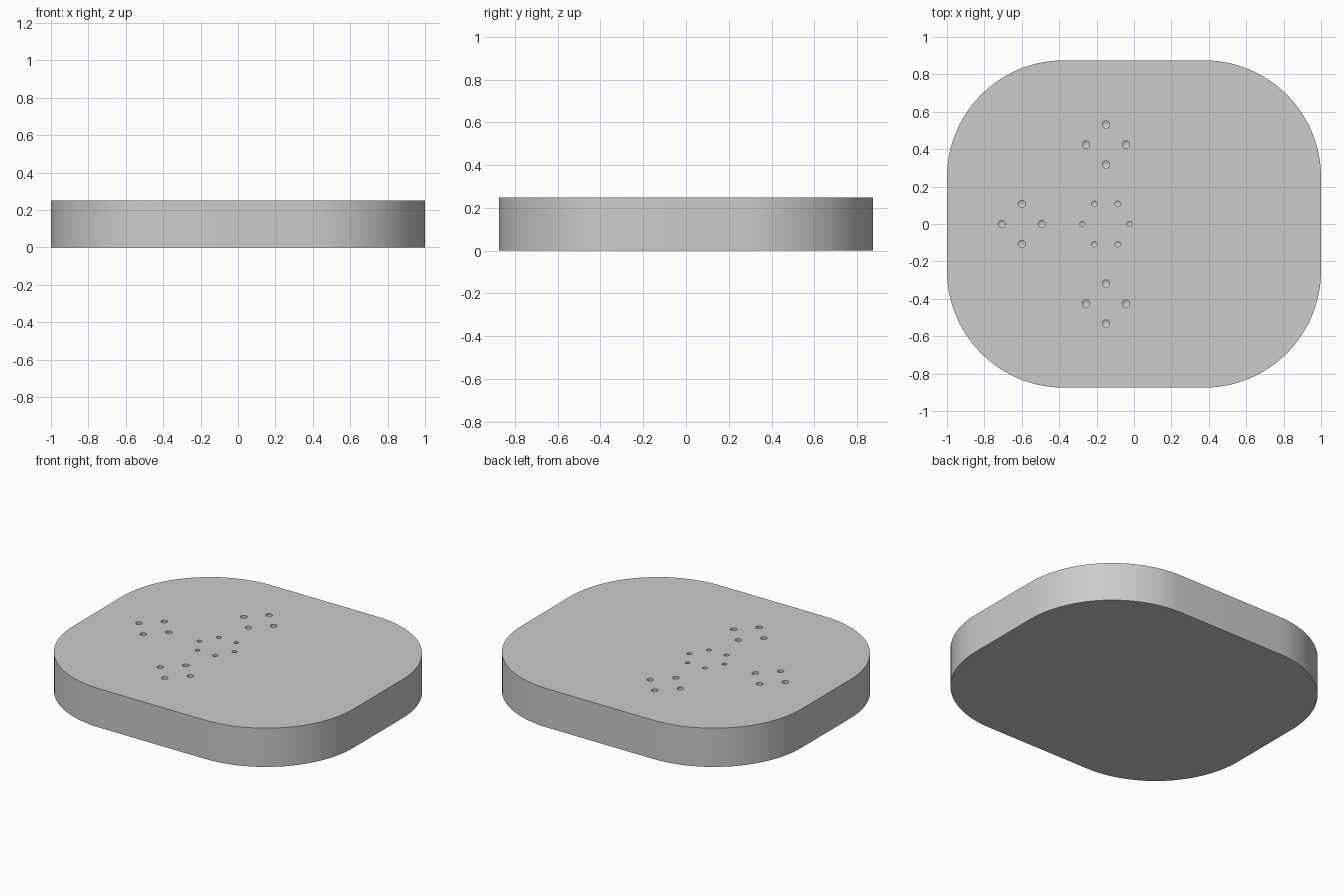
import bpy, bmesh
from math import sin, cos, pi, radians

if "Cube" in bpy.data.objects:
    bpy.data.objects.remove(bpy.data.objects["Cube"])

HX, HY, H, R = 1.0, 0.875, 0.25, 0.625


def new_object(name, bm):
    bmesh.ops.recalc_face_normals(bm, faces=bm.faces)
    mesh = bpy.data.meshes.new(name)
    bm.to_mesh(mesh)
    bm.free()
    obj = bpy.data.objects.new(name, mesh)
    bpy.context.collection.objects.link(obj)
    return obj


# Rounded base plate: corner arcs joined into one outline, then extruded
bm = bmesh.new()
outline = []
corners = [(1, 1), (-1, 1), (-1, -1), (1, -1)]
for q, (sx, sy) in enumerate(corners):
    for i in range(25):
        a = q * pi / 2 + i * pi / 48
        outline.append(bm.verts.new((sx * (HX - R) + R * cos(a),
                                     sy * (HY - R) + R * sin(a), 0)))
base = bm.faces.new(outline)
top = bmesh.ops.extrude_face_region(bm, geom=[base])["geom"]
bmesh.ops.translate(bm, vec=(0, 0, H),
                    verts=[g for g in top if isinstance(g, bmesh.types.BMVert)])
plate = new_object("base_plate", bm)


# Blind drilled hole: straight bore with a conical tip
def drill(bm, x, y, r, depth, n=24):
    rings = []
    for z in (H + 0.05, H - depth):
        rings.append([bm.verts.new((x + r * cos(2 * pi * i / n),
                                    y + r * sin(2 * pi * i / n), z)) for i in range(n)])
    tip = bm.verts.new((x, y, H - depth - r * 0.6))
    bm.faces.new(rings[0])
    for i in range(n):
        j = (i + 1) % n
        bm.faces.new((rings[0][i], rings[0][j], rings[1][j], rings[1][i]))
        bm.faces.new((rings[1][i], rings[1][j], tip))


def hole_circle(bm, cx, cy, radius, count, r, depth):
    for k in range(count):
        a = 2 * pi * k / count
        drill(bm, cx + radius * cos(a), cy + radius * sin(a), r, depth)


# Three four-hole patterns and one six-hole pattern
bm = bmesh.new()
for cx, cy in ((-0.6, 0), (-0.15, 0.425), (-0.15, -0.425)):
    hole_circle(bm, cx, cy, 0.107, 4, 0.0195, 0.125)
hole_circle(bm, -0.15, 0, 0.125, 6, 0.0145, 0.125)
cutter = new_object("hole_cutter", bm)
cutter.hide_render = True
cutter.hide_set(True)

cut = plate.modifiers.new("holes", "BOOLEAN")
cut.operation = "DIFFERENCE"
cut.solver = "EXACT"
cut.object = cutter

# Apply the cut, remove the cutter, smooth the curved walls
bpy.context.view_layer.objects.active = plate
plate.select_set(True)
bpy.ops.object.modifier_apply(modifier=cut.name)
bpy.data.objects.remove(cutter)
bpy.ops.object.shade_smooth_by_angle(angle=radians(30))
